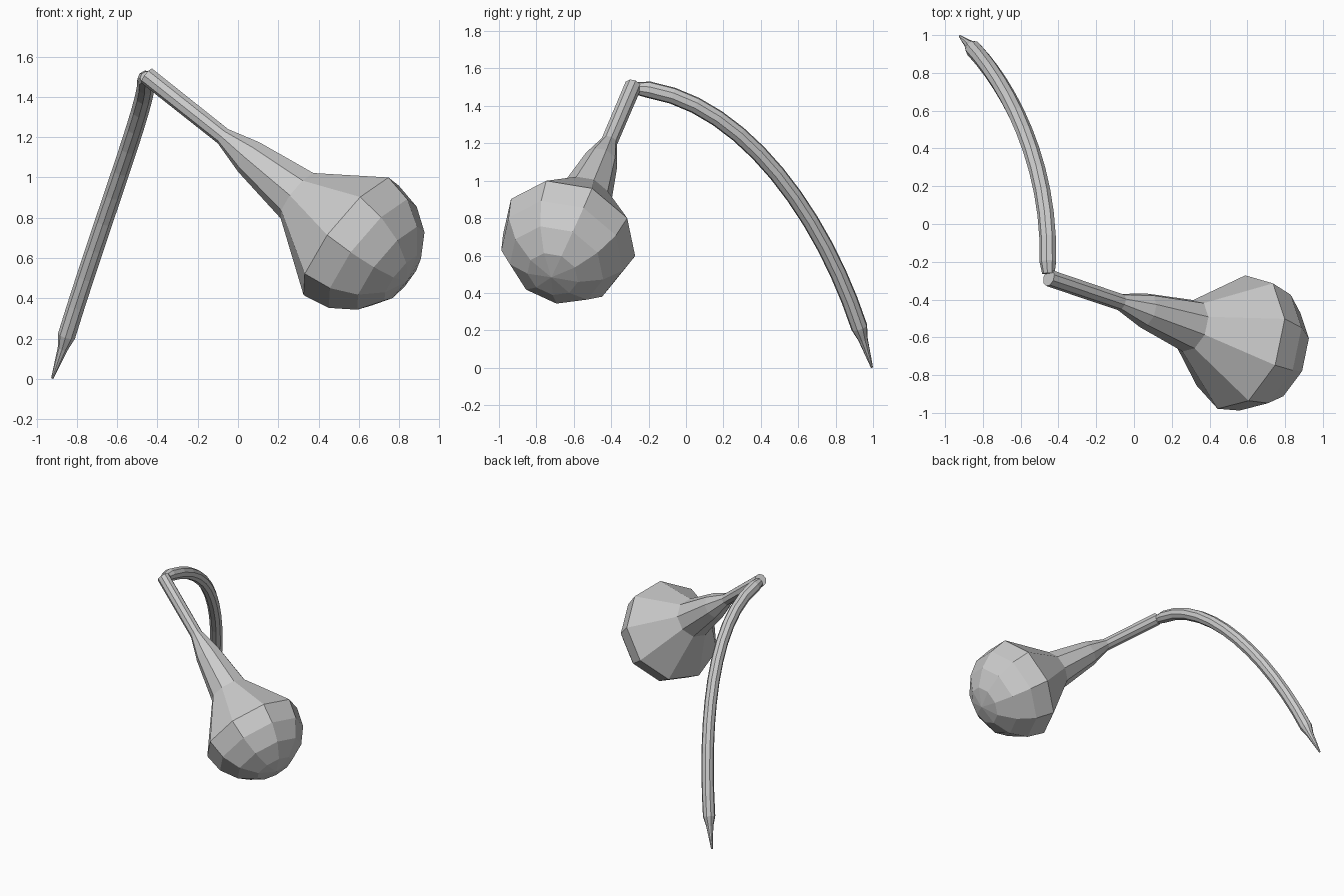
import bpy, bmesh
from math import sin, cos, radians
from mathutils import Vector
from mathutils.geometry import interpolate_bezier

if "Cube" in bpy.data.objects:
    bpy.data.objects.remove(bpy.data.objects["Cube"])

SIDES = 9


def loft(name, centres, radii, up, phase=20):
    """Flat-faced tube through the centres; a zero radius closes to a point."""
    bm = bmesh.new()
    rings = []
    last = len(centres) - 1
    for i, (c, r) in enumerate(zip(centres, radii)):
        if r == 0:
            rings.append([bm.verts.new(c)] * SIDES)
            continue
        d = (centres[min(i + 1, last)] - centres[max(i - 1, 0)]).normalized()
        u = (up - up.dot(d) * d).normalized()
        v = u.cross(d)
        ring = []
        for k in range(SIDES):
            a = radians(phase + 360 * k / SIDES)
            ring.append(bm.verts.new(c + r * (cos(a) * u + sin(a) * v)))
        rings.append(ring)
    for p, q in zip(rings, rings[1:]):
        for k in range(SIDES):
            n = (k + 1) % SIDES
            quad = [p[k], p[n], q[n], q[k]]
            bm.faces.new(list(dict.fromkeys(quad)))
    for end, r in ((rings[0], radii[0]), (rings[-1], radii[-1])):
        if r:
            bm.faces.new(end)
    bmesh.ops.recalc_face_normals(bm, faces=bm.faces[:])
    me = bpy.data.meshes.new(name)
    bm.to_mesh(me)
    bm.free()
    ob = bpy.data.objects.new(name, me)
    bpy.context.collection.objects.link(ob)
    return ob


# Bulb with flaring neck: (distance along axis, radius), then a half sphere
C = Vector((0.556, -0.625, 0.706))
axis = Vector((0.757, -0.256, -0.60)).normalized()
R = 0.371
profile = [(-1.33, 0.046), (-0.829, 0.045), (-0.657, 0.093), (-0.337, 0.143)]
profile += [(R * sin(radians(a)), R * cos(radians(a))) for a in (0, 22.5, 45, 67.5)]
profile.append((R, 0))
# Reference lies in the xz plane, perpendicular to the axis
up = Vector((-axis.z, 0, axis.x)).normalized()
loft("bulb_and_neck", [C + axis * t for t, r in profile], [r for t, r in profile], up)

# Arching stem with a pinched joint at the top and a pointed tip
arc = interpolate_bezier(Vector((-0.455, -0.20, 1.487)), Vector((-0.44, 0.32, 1.40)),
                         Vector((-0.67, 0.735, 0.80)), Vector((-0.85, 0.927, 0.215)), 13)
path = [Vector((-0.452, -0.262, 1.493))] + arc
path += [Vector((-0.87, 0.947, 0.15)), Vector((-0.922, 0.994, 0.002))]
radii = [0.034] + [0.045] * len(arc) + [0.026, 0.006]
loft("arched_stem", path, radii, Vector((1, 0, 0)))
